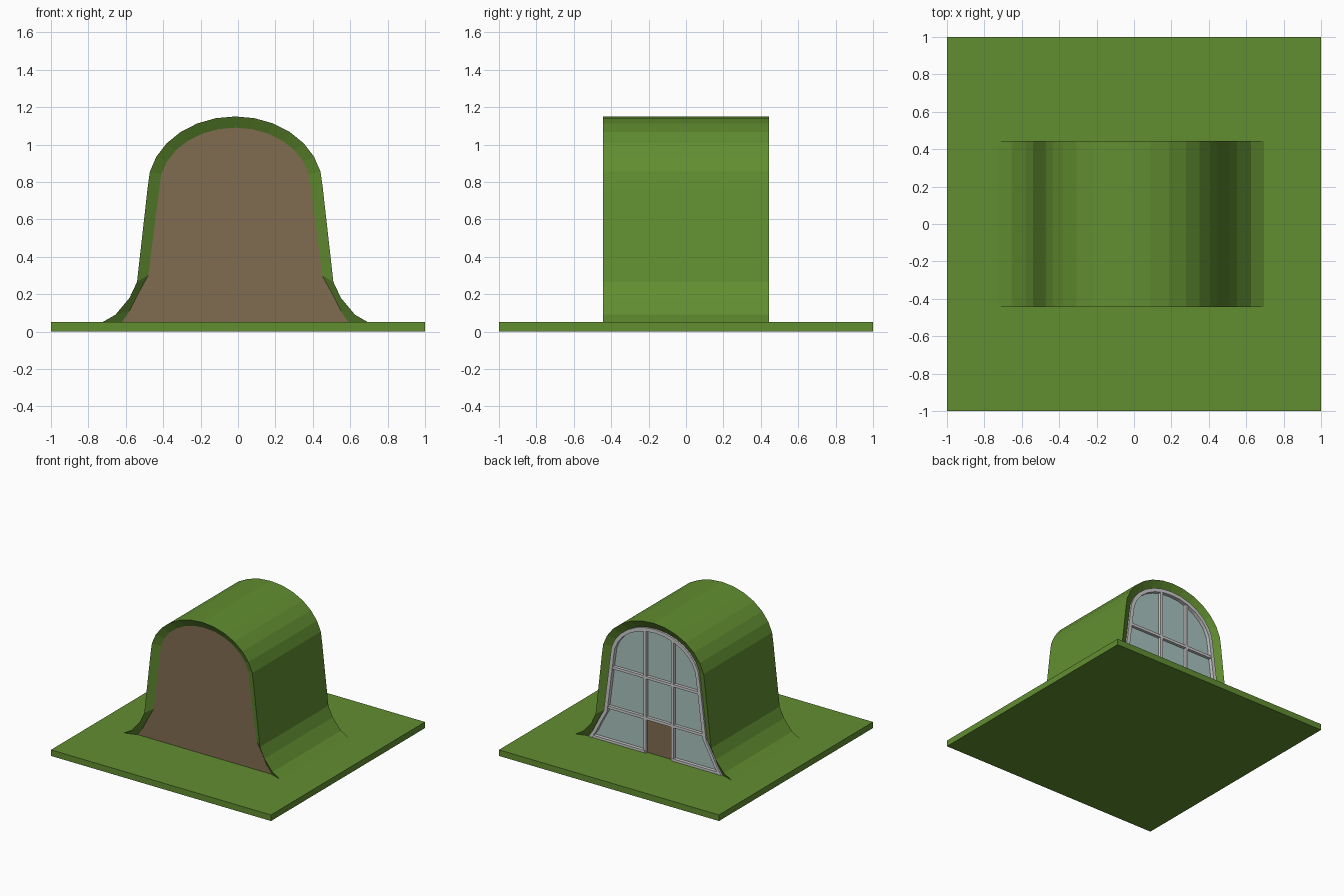
import bpy, math

if "Cube" in bpy.data.objects:
    bpy.data.objects.remove(bpy.data.objects["Cube"])

CX = -0.015           # centre line of the house
RIM, WALL = 0.445, 0.41

def material(name, rgb):
    m = bpy.data.materials.new(name)
    m.diffuse_color = (*rgb, 1)
    m.use_nodes = True
    m.node_tree.nodes["Principled BSDF"].inputs["Base Color"].default_value = m.diffuse_color
    return m

GREEN = material("grass", (0.12, 0.27, 0.03))
BROWN = material("earth", (0.22, 0.15, 0.08))
GLASS = material("glass", (0.40, 0.55, 0.52))

def mesh_object(name, verts, faces, mat=None):
    me = bpy.data.meshes.new(name)
    me.from_pydata(verts, [], faces)
    me.update()
    ob = bpy.data.objects.new(name, me)
    bpy.context.collection.objects.link(ob)
    if mat:
        me.materials.append(mat)
    return ob

def box(name, x0, x1, y0, y1, z0, z1, mat=None):
    v = [(x, y, z) for x in (x0, x1) for y in (y0, y1) for z in (z0, z1)]
    f = [(0, 1, 3, 2), (4, 6, 7, 5), (0, 4, 5, 1), (2, 3, 7, 6), (0, 2, 6, 4), (1, 5, 7, 3)]
    return mesh_object(name, v, f, mat)

def arch(side, rz, inset=0.0, n=14):
    """Flared right side, elliptical top, mirrored left side: list of (x, z)."""
    side = [(x - inset, z) for x, z in side]
    rx, zc = side[-1]
    top = [(rx * math.cos(math.pi * i / n), zc + (rz - inset) * math.sin(math.pi * i / n))
           for i in range(1, n)]
    pts = side + top + [(-x, z) for x, z in reversed(side)]
    return [(CX + x, z) for x, z in pts]

def prism(name, pts, y0, y1, mat=None):
    n = len(pts)
    v = [(x, y, z) for y in (y0, y1) for x, z in pts]
    f = [tuple(range(n)), tuple(reversed(range(n, 2 * n)))]
    f += [(i, i + n, (i + 1) % n + n, (i + 1) % n) for i in range(n)]
    return mesh_object(name, v, f, mat)

OUT = [(0.71, 0.05), (0.64, 0.09), (0.565, 0.18), (0.525, 0.265), (0.468, 0.77)]
INN = [(0.605, 0.05), (0.565, 0.11), (0.52, 0.20), (0.465, 0.30), (0.405, 0.77)]
outer, inner = arch(OUT, 0.38), arch(INN, 0.32)

# Ground slab
box("ground_slab", -1, 1, -1, 1, 0, 0.05, GREEN)

# Grass shell with slanted reveals at both ends
rings = [(inner, -WALL), (outer, -RIM), (outer, RIM), (inner, WALL)]
n = len(outer)
verts = [(x, y, z) for pts, y in rings for x, z in pts]
faces = [(r * n + i, r * n + i + 1, (r + 1) * n + i + 1, (r + 1) * n + i)
         for r in range(3) for i in range(n - 1)]
shell = mesh_object("grass_shell", verts, faces, GREEN)
shell.data.flip_normals()
if shell.data.polygons[n - 1 + n // 2].normal.z < 0:
    shell.data.flip_normals()

# Front earth wall and back window pane
prism("front_wall", inner, -WALL, -WALL + 0.02, BROWN)
prism("window_pane", inner, 0.375, 0.395, GLASS)

# Window frame around the arch
prism("window_frame", inner + arch(INN, 0.32, 0.03)[::-1], 0.39, 0.425)

# Mullions, rails and sills
for i, (x, top) in enumerate(((0.08, 1.07), (-0.17, 1.055))):
    box(f"mullion_{i + 1}", x - 0.011, x + 0.011, 0.39, 0.42, 0.05, top)
for i, (z, h) in enumerate(((0.335, 0.445), (0.67, 0.40))):
    box(f"rail_{i + 1}", CX - h, CX + h, 0.39, 0.419, z - 0.011, z + 0.011)
box("sill_left", CX - 0.58, -0.17, 0.39, 0.422, 0.05, 0.07)
box("sill_right", 0.08, CX + 0.58, 0.39, 0.422, 0.05, 0.07)

# Door
box("door", -0.16, 0.07, 0.385, 0.402, 0.05, 0.325, BROWN)
